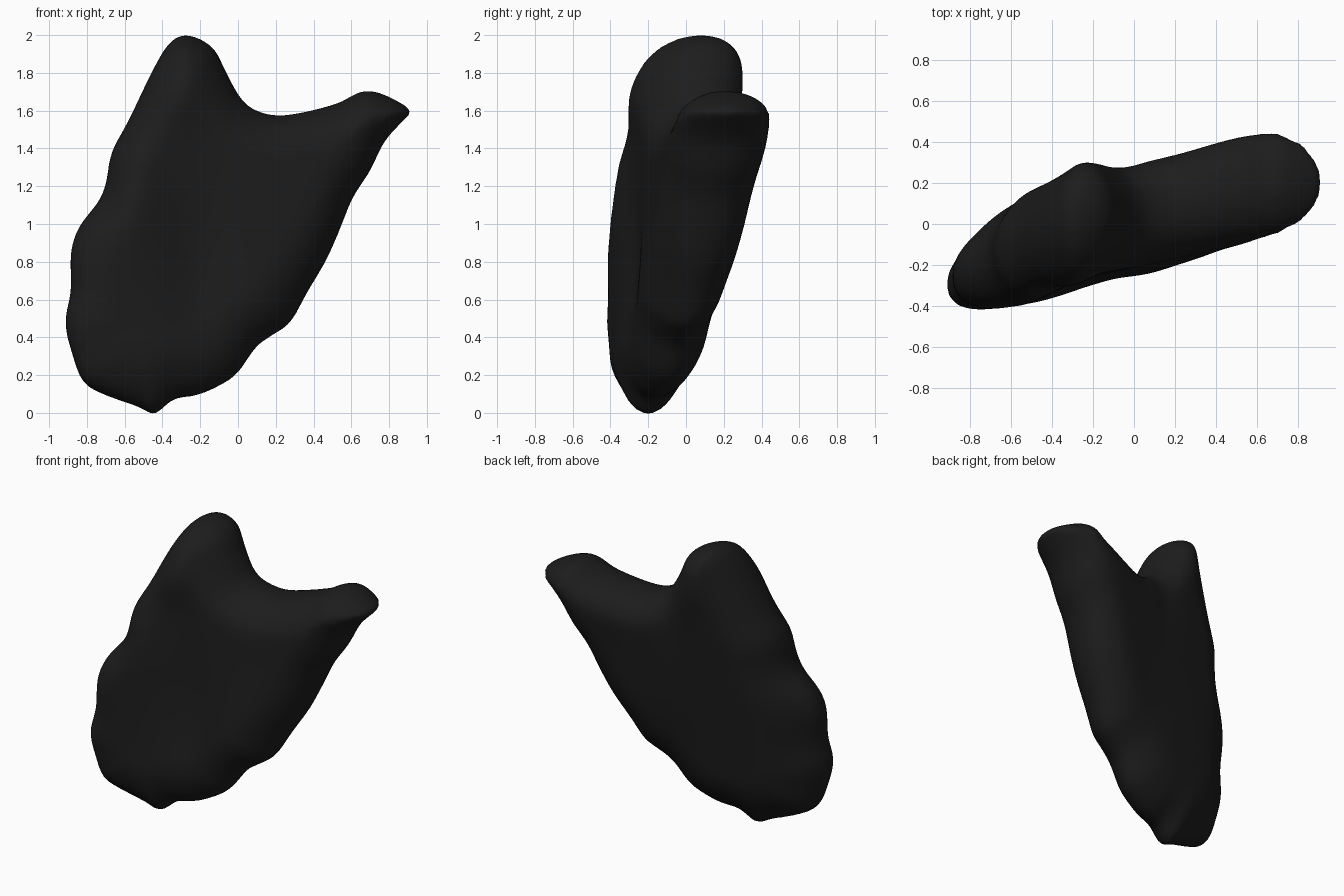
import bpy, bmesh, math
from mathutils import Vector
from mathutils.geometry import delaunay_2d_cdt

if "Cube" in bpy.data.objects:
    bpy.data.objects.remove(bpy.data.objects["Cube"])

# Front silhouette (x, z), clockwise from the bottom tip
KEYS = [(-.44, -.01), (-.53, .03), (-.7, .09), (-.82, .16), (-.88, .31), (-.917, .48),
        (-.887, .65), (-.887, .85), (-.84, .99), (-.74, 1.12), (-.7, 1.22), (-.67, 1.38),
        (-.58, 1.55), (-.48, 1.76), (-.4, 1.91), (-.34, 1.98), (-.28, 2.003), (-.2, 1.98),
        (-.12, 1.92), (-.06, 1.8), (.02, 1.66), (.1, 1.6), (.22, 1.575), (.38, 1.6),
        (.54, 1.645), (.62, 1.69), (.7, 1.707), (.81, 1.67), (.92, 1.6), (.89, 1.56),
        (.78, 1.44), (.7, 1.28), (.61, 1.14), (.54, .97), (.47, .81), (.37, .64),
        (.28, .48), (.2, .42), (.1, .35), (0, .21), (-.1, .14), (-.22, .09), (-.34, .07)]


def spline(keys, steps):
    """Closed Catmull-Rom curve."""
    pts, n = [], len(keys)
    k = [Vector(p) for p in keys]
    for i in range(n):
        a, b, c, d = (k[(i + j) % n] for j in (-1, 0, 1, 2))
        for s in range(steps):
            t = s / steps
            pts.append(.5 * (2 * b + (c - a) * t + (2 * a - 5 * b + 4 * c - d) * t * t
                             + (3 * b - a - 3 * c + d) * t ** 3))
    return pts


OUT = spline(KEYS, 3)
N = len(OUT)


def edge_distance(p):
    best = 9
    for i in range(N):
        a, b = OUT[i], OUT[(i + 1) % N]
        e = b - a
        t = max(0, min(1, (p - a).dot(e) / e.length_squared))
        best = min(best, (p - a - e * t).length)
    return best


def inside(p):
    hit = False
    for i in range(N):
        a, b = OUT[i], OUT[i - 1]
        if (a.y > p.y) != (b.y > p.y) and p.x < (b.x - a.x) * (p.y - a.y) / (b.y - a.y) + a.x:
            hit = not hit
    return hit


def bump(x, z, cx, cz, rx, rz, h):
    return h * math.exp(-((x - cx) / rx) ** 2 - ((z - cz) / rz) ** 2)


def surface(p, side):
    """Depth of the front (-1) or back (+1) face at a silhouette point."""
    x, z = p
    mid = -.103 + .22 * x + .1 * z
    mid += bump(x, z, .95, 1.6, .25, .4, -.055)      # right horn turns forward
    mid += bump(x, z, -.95, .5, .2, .6, -.04)        # left rim turns forward
    mid += bump(x, z, -.28, 2.05, .3, .15, .05)      # tall horn leans back
    r = .23 + .14 * max(0, 1 - z) + .1 * max(0, .4 - z)
    if side > 0:
        r -= bump(x, z, .5, 1.7, .4, .3, .08)        # fuller back of the saddle
    u = min(1, edge_distance(p) / r)
    thick = .205 + .037 * z
    if side < 0:
        thick += bump(x, z, -.55, 1.15, .16, .35, .04)
        thick += bump(x, z, -.75, .35, .25, .25, -.022)
        thick += bump(x, z, -.2, .75, .17, .5, -.045)
        thick += bump(x, z, -.32, 1.68, .14, .16, .04)
        thick += bump(x, z, .2, 1.2, .4, .6, -.01)
    else:
        thick += bump(x, z, -.03, 1.6, .08, .25, -.02)
        thick += bump(x, z, -.22, 1.75, .12, .2, .02)
        thick += bump(x, z, .45, 1.5, .25, .25, .015)
        thick += bump(x, z, -.82, .95, .16, .5, -.06)
        thick += bump(x, z, .1, .5, .25, .25, -.025)
    return mid + side * thick * math.sqrt(1 - (1 - u) ** 2)


# Flat triangulation: outline, close inset rings for the rounded rim, inner grid
pts = list(OUT)
for off in (.006, .02, .045, .075):
    for i in range(N):
        t = (OUT[(i + 1) % N] - OUT[i - 1]).normalized()
        q = OUT[i] + Vector((t.y, -t.x)) * off
        if inside(q) and edge_distance(q) > off * .9:
            pts.append(q)
for i in range(-24, 25):
    for j in range(53):
        q = Vector((i * .04, j * .04))
        if inside(q) and edge_distance(q) > .1:
            pts.append(q)
res = delaunay_2d_cdt(pts, [], [list(range(N))], 1, 1e-5)
flat, tris = res[0], res[2]

# Front and back skins sharing the rim
bm = bmesh.new()
front = [bm.verts.new((p.x, surface(p, -1), p.y)) for p in flat]
back = [v if edge_distance(p) < 1e-4 else bm.verts.new((p.x, surface(p, 1), p.y))
        for p, v in zip(flat, front)]
for f in tris:
    for skin in (front, back):
        vs = [skin[i] for i in f]
        if bm.faces.get(vs) is None:
            bm.faces.new(vs)
bmesh.ops.recalc_face_normals(bm, faces=bm.faces)
me = bpy.data.meshes.new("rock_slab")
bm.to_mesh(me)
bm.free()
rock = bpy.data.objects.new("rock_slab", me)
bpy.context.collection.objects.link(rock)

# Even out the surface
rm = rock.modifiers.new("remesh", 'REMESH')
rm.mode = 'VOXEL'
rm.voxel_size = .022
rm.use_smooth_shade = True
sm = rock.modifiers.new("smooth", 'SMOOTH')
sm.factor = .5
sm.iterations = 8

# Dark stone
mat = bpy.data.materials.new("dark_stone")
mat.diffuse_color = (.012, .012, .012, 1)
mat.use_nodes = True
mat.node_tree.nodes["Principled BSDF"].inputs["Base Color"].default_value = mat.diffuse_color
me.materials.append(mat)
